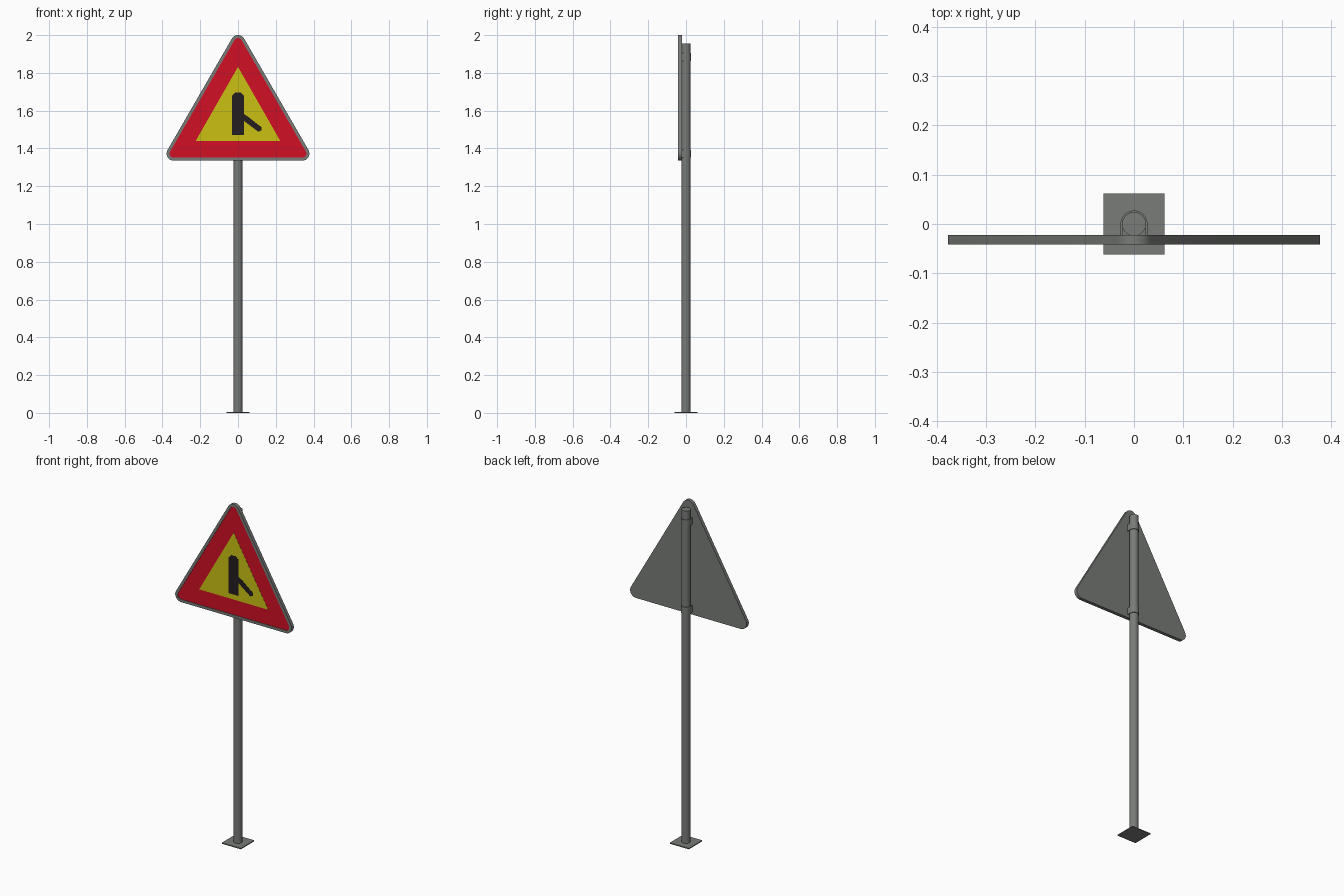
import bpy, bmesh, math

if "Cube" in bpy.data.objects:
    bpy.data.objects.remove(bpy.data.objects["Cube"])


def material(name, rgb):
    m = bpy.data.materials.new(name)
    m.diffuse_color = (*rgb, 1)
    m.use_nodes = True
    m.node_tree.nodes["Principled BSDF"].inputs["Base Color"].default_value = m.diffuse_color
    return m


GREY = material("galvanised grey", (0.19, 0.2, 0.19))
RED = material("sign red", (0.64, 0.005, 0.018))
YELLOW = material("sign yellow", (0.6, 0.53, 0.006))
BLACK = material("symbol black", (0.017, 0.013, 0.015))


def finish(name, bm, mats, smooth=False):
    bmesh.ops.recalc_face_normals(bm, faces=bm.faces)
    me = bpy.data.meshes.new(name)
    bm.to_mesh(me)
    bm.free()
    for m in mats:
        me.materials.append(m)
    ob = bpy.data.objects.new(name, me)
    bpy.context.collection.objects.link(ob)
    if smooth:
        bpy.ops.object.select_all(action='DESELECT')
        bpy.context.view_layer.objects.active = ob
        ob.select_set(True)
        bpy.ops.object.shade_smooth_by_angle(angle=math.radians(35))
    return ob


# Rounded triangle outline: corner arc centres stay fixed, radius varies
R = 0.038
CORNERS = [(0.340, 1.335 + R, -90), (0, 2.0 - R, 30), (-0.340, 1.335 + R, 150)]


def outline(r, steps=10):
    pts = []
    for cx, cz, a0 in CORNERS:
        for i in range(steps + 1):
            a = math.radians(a0 + 120 * i / steps)
            pts.append((cx + r * math.cos(a), cz + r * math.sin(a)))
    return pts


def ring(bm, pts, y):
    return [bm.verts.new((x, y, z)) for x, z in pts]


def bridge(bm, a, b):
    for i in range(len(a)):
        j = (i + 1) % len(a)
        bm.faces.new((a[i], a[j], b[j], b[i]))


def plate(name, pts, y0, y1, mat):
    bm = bmesh.new()
    a, b = ring(bm, pts, y0), ring(bm, pts, y1)
    bridge(bm, a, b)
    bm.faces.new(a)
    bm.faces.new(b)
    return finish(name, bm, [mat])


# Sign panel with raised rim and recessed red face
bm = bmesh.new()
loops = [ring(bm, outline(r), y) for r, y in
         ((R, -0.022), (R, -0.042), (R - 0.016, -0.042), (R - 0.016, -0.039))]
for a, b in zip(loops, loops[1:]):
    bridge(bm, a, b)
bm.faces.new(loops[0])
bm.faces.new(loops[-1]).material_index = 1
finish("sign_panel", bm, [GREY, RED], True)

# Yellow centre and black merging-road symbol
plate("yellow_field", [(-0.224, 1.44), (0.224, 1.44), (0, 1.832)], -0.0400, -0.0385, YELLOW)
plate("main_road_symbol",
      [(-0.032, 1.47), (0.032, 1.47), (0.032, 1.545), (0.108, 1.488), (0.125, 1.496),
       (0.125, 1.512), (0.068, 1.556), (0.062, 1.562), (0.032, 1.582), (0.032, 1.68),
       (0.014, 1.697), (-0.014, 1.697), (-0.032, 1.68)], -0.0410, -0.0395, BLACK)

# Pole
bm = bmesh.new()
bmesh.ops.create_cone(bm, cap_ends=True, segments=32, radius1=0.0242, radius2=0.0242, depth=1.953)
bmesh.ops.translate(bm, verts=bm.verts, vec=(0, 0, 0.002 + 1.953 / 2))
finish("pole", bm, [GREY], True)

# Base plate
bm = bmesh.new()
bmesh.ops.create_cube(bm, size=1)
bmesh.ops.scale(bm, verts=bm.verts, vec=(0.124, 0.124, 0.006))
bmesh.ops.translate(bm, verts=bm.verts, vec=(0, 0, 0.003))
finish("base_plate", bm, [GREY])


# U-shaped clamps holding the panel to the pole
def u_path(r):
    arc = [(r * math.cos(math.pi * i / 16), r * math.sin(math.pi * i / 16)) for i in range(17)]
    return [(r, -0.0225)] + arc + [(-r, -0.0225)]


for name, z in (("lower_clamp", 1.372), ("upper_clamp", 1.884)):
    bm = bmesh.new()
    prof = u_path(0.0274) + u_path(0.0238)[::-1]
    lo = [bm.verts.new((x, y, z - 0.02)) for x, y in prof]
    hi = [bm.verts.new((x, y, z + 0.02)) for x, y in prof]
    bridge(bm, lo, hi)
    bm.faces.new(lo)
    bm.faces.new(hi)
    finish(name, bm, [GREY], True)
